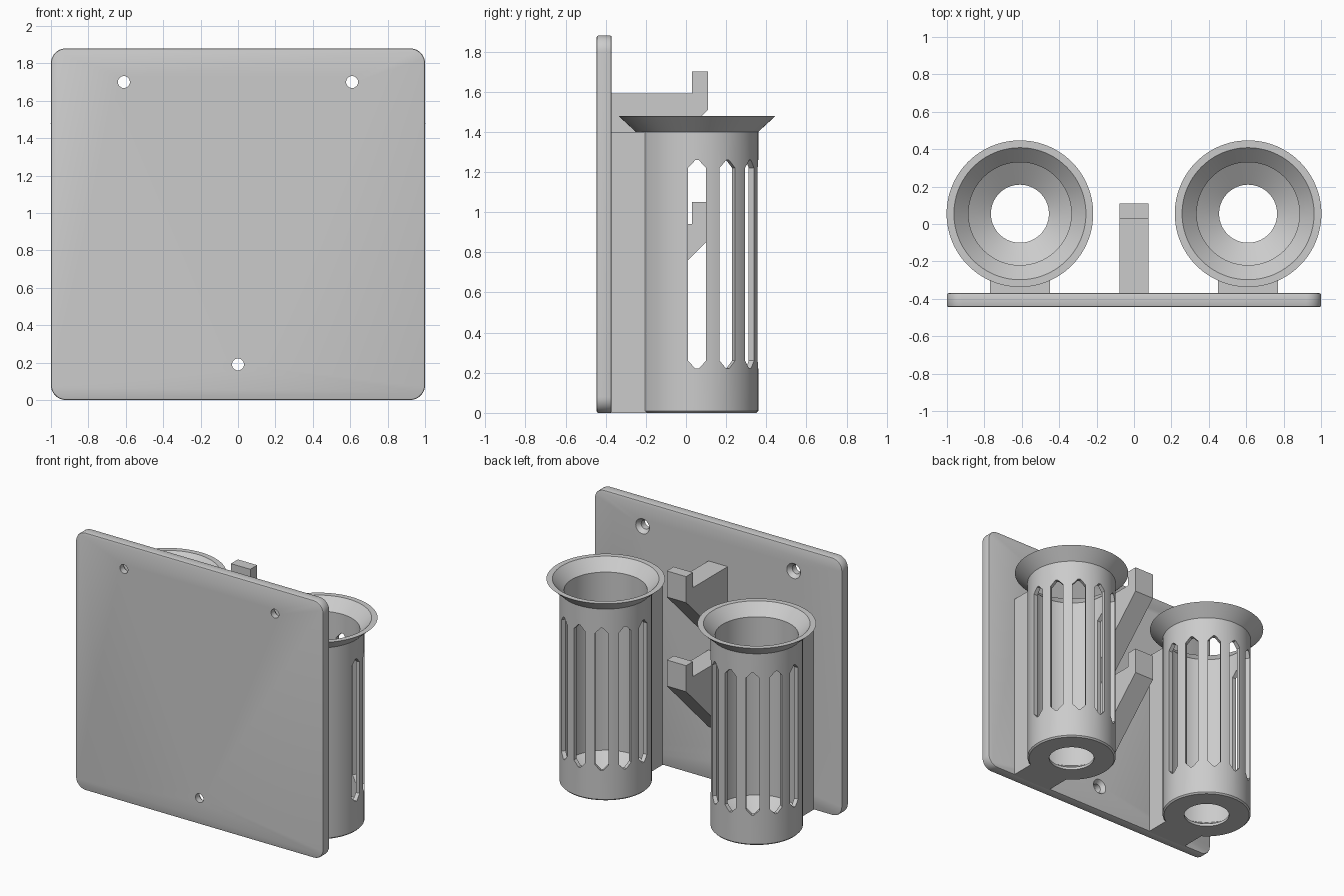
import bpy, bmesh, math
from mathutils import Matrix, Vector

if "Cube" in bpy.data.objects:
    bpy.data.objects.remove(bpy.data.objects["Cube"])

grey = bpy.data.materials.new("light_grey")
grey.use_nodes = True
grey.diffuse_color = (0.6, 0.6, 0.6, 1)
grey.node_tree.nodes["Principled BSDF"].inputs["Base Color"].default_value = (0.6, 0.6, 0.6, 1)

PLATE_FRONT, PLATE_BACK, PLATE_TOP = -0.445, -0.37, 1.88
CUP_X, CUP_Y, CUP_R = 0.61, 0.055, 0.305


def prism(bm, points, sweep):
    """Extrude a closed outline of 3D points along the sweep vector."""
    face = bm.faces.new([bm.verts.new(p) for p in points])
    moved = bmesh.ops.extrude_face_region(bm, geom=[face])["geom"]
    verts = [v for v in moved if isinstance(v, bmesh.types.BMVert)]
    bmesh.ops.translate(bm, verts=verts, vec=sweep)


def lathe(bm, profile, segments, matrix):
    """Revolve a closed (radius, height) profile around z, then place it."""
    rings = []
    for i in range(segments):
        a = math.tau * i / segments
        rings.append([bm.verts.new(matrix @ Vector((r * math.cos(a), r * math.sin(a), z)))
                      for r, z in profile])
    n = len(profile)
    for i in range(segments):
        a, b = rings[i], rings[(i + 1) % segments]
        for j in range(n):
            k = (j + 1) % n
            bm.faces.new((a[j], b[j], b[k], a[k]))


def finish(bm, name):
    bmesh.ops.remove_doubles(bm, verts=bm.verts, dist=1e-5)
    bmesh.ops.recalc_face_normals(bm, faces=bm.faces)
    mesh = bpy.data.meshes.new(name)
    bm.to_mesh(mesh)
    bm.free()
    mesh.materials.append(grey)
    obj = bpy.data.objects.new(name, mesh)
    bpy.context.scene.collection.objects.link(obj)
    return obj


def cut(obj, cutter):
    """Subtract the cutter, bake the result and drop the cutter."""
    cutter.hide_render = True
    mod = obj.modifiers.new("cut", "BOOLEAN")
    mod.operation, mod.solver, mod.object = "DIFFERENCE", "EXACT", cutter
    bpy.context.view_layer.update()
    graph = bpy.context.evaluated_depsgraph_get()
    baked = bpy.data.meshes.new_from_object(obj.evaluated_get(graph))
    obj.modifiers.clear()
    obj.data = baked
    bpy.data.objects.remove(cutter)


def smooth(obj):
    bpy.ops.object.select_all(action="DESELECT")
    obj.select_set(True)
    bpy.context.view_layer.objects.active = obj
    bpy.ops.object.shade_smooth_by_angle(angle=math.radians(25))


# Back plate: rounded rectangle with softened rims
bm = bmesh.new()
radius, outline = 0.08, []
for quarter, (cx, cz) in enumerate([(1, 1), (-1, 1), (-1, 0), (1, 0)]):
    x = cx * (1 - radius)
    z = PLATE_TOP - radius if cz else radius
    for i in range(11):
        a = math.pi / 2 * (quarter + i / 10)
        outline.append((x + radius * math.cos(a), PLATE_FRONT, z + radius * math.sin(a)))
prism(bm, outline, (0, PLATE_BACK - PLATE_FRONT, 0))
rims = [e for e in bm.edges if abs(e.verts[0].co.y - e.verts[1].co.y) < 1e-4]
bmesh.ops.bevel(bm, geom=rims, offset=0.009, segments=2, profile=0.5, affect="EDGES")
plate = finish(bm, "back_plate")

# Countersunk screw holes, wide on the cup side
bm = bmesh.new()
hole = [(0, -0.1), (0.032, -0.1), (0.032, 0.045), (0.055, 0.075), (0.055, 0.1), (0, 0.1)]
for x, z in [(-CUP_X, 1.7), (CUP_X, 1.7), (0, 0.19)]:
    place = Matrix.Translation((x, PLATE_FRONT, z)) @ Matrix.Rotation(-math.pi / 2, 4, "X")
    lathe(bm, hole, 32, place)
cut(plate, finish(bm, "screw_hole_cutter"))
smooth(plate)

# Cups: flared rim, funnel floor with a drain, pointed slots around the open half
cup_profile = [(0.155, 0), (0.295, 0), (CUP_R, 0.01), (CUP_R, 1.4), (0.392, 1.48),
               (0.353, 1.48), (0.275, 1.4), (0.275, 0.1), (0.155, 0.02)]
slot = [(-0.045, 0.26), (-0.008, 0.22), (0.008, 0.22), (0.045, 0.26),
        (0.045, 1.22), (0.008, 1.26), (-0.008, 1.26), (-0.045, 1.22)]
for side, label in [(1, "left"), (-1, "right")]:
    center = Vector((side * CUP_X, CUP_Y, 0))
    bm = bmesh.new()
    lathe(bm, cup_profile, 96, Matrix.Translation(center))
    cup = finish(bm, label + "_cup")

    bm = bmesh.new()
    for i in range(7):
        turn = Matrix.Rotation(math.radians(30 * i), 3, "Z")
        points = [center + turn @ Vector((0.22, w, z)) for w, z in slot]
        prism(bm, points, turn @ Vector((0.14, 0, 0)))
    cut(cup, finish(bm, "slot_cutter"))
    smooth(cup)

    # Neck joining the cup wall to the plate, hollowed to follow the wall
    bm = bmesh.new()
    half, reach = 0.16, 0.295
    spread = math.asin(half / reach)
    points = [center + Vector((s * half, PLATE_BACK - 0.01 - CUP_Y, 0)) for s in (1, -1)]
    for i in range(13):
        a = spread * (i / 6 - 1)
        points.append(center + Vector((reach * math.sin(a), -reach * math.cos(a), 0)))
    prism(bm, points, (0, 0, 1.4))
    smooth(finish(bm, label + "_neck"))

# Two braced hooks between the cups
hook = [(-0.38, 1.59), (0.03, 1.59), (0.03, 1.7), (0.11, 1.7), (0.11, 1.51), (-0.38, 1.02)]
for drop, label in [(0, "upper"), (0.65, "lower")]:
    bm = bmesh.new()
    prism(bm, [(-0.078, y, z - drop) for y, z in hook], (0.156, 0, 0))
    finish(bm, label + "_hook")
